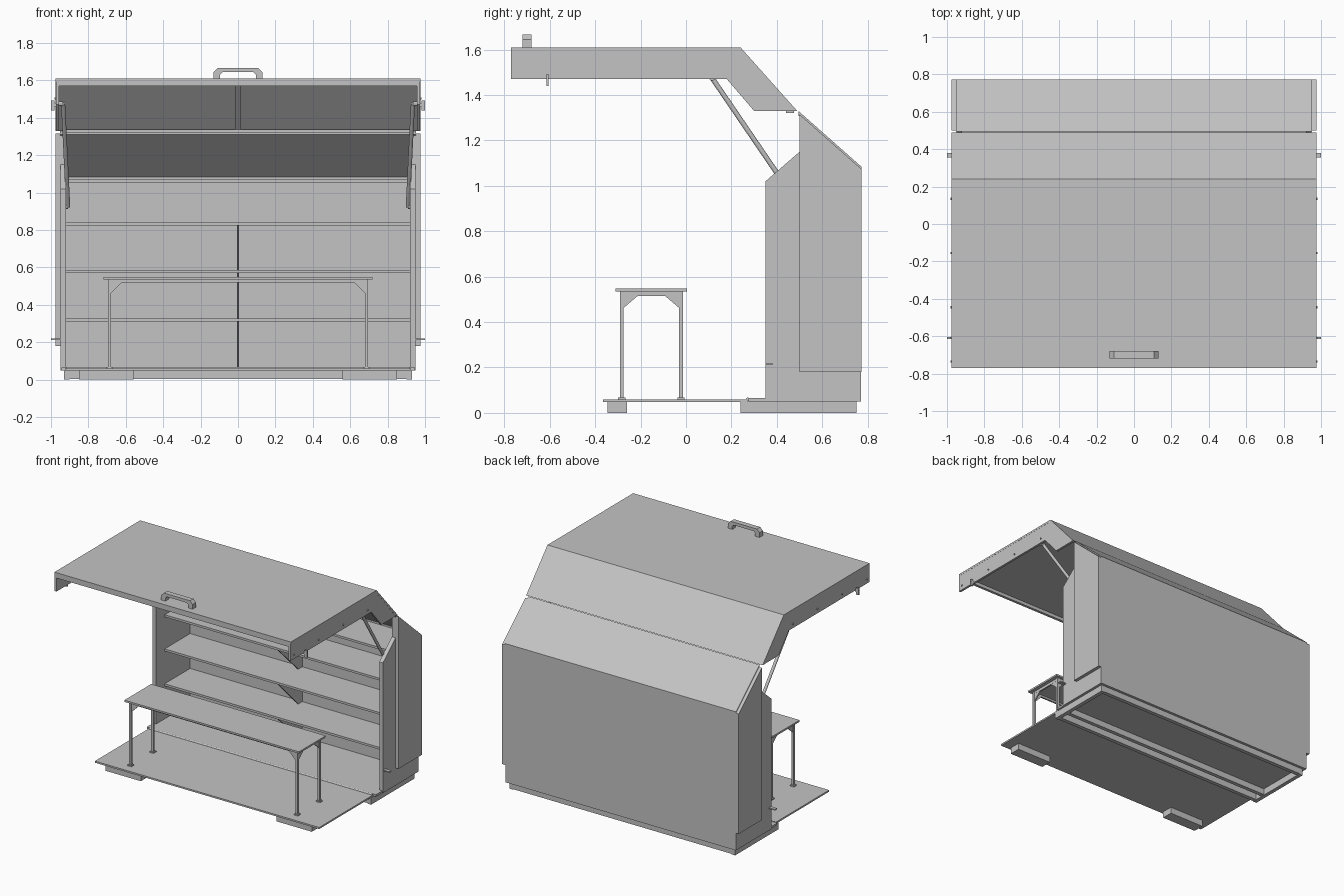
import bpy, bmesh, math
from mathutils import Vector

cube = bpy.data.objects.get("Cube")
if cube:
    bpy.data.objects.remove(cube, do_unlink=True)

grey = bpy.data.materials.new("light_grey")
grey.use_nodes = True
grey.diffuse_color = (0.55, 0.55, 0.55, 1)
grey.node_tree.nodes["Principled BSDF"].inputs["Base Color"].default_value = (0.55, 0.55, 0.55, 1)


def finish(name, bm):
    bmesh.ops.recalc_face_normals(bm, faces=bm.faces)
    mesh = bpy.data.meshes.new(name)
    bm.to_mesh(mesh)
    bm.free()
    mesh.materials.append(grey)
    obj = bpy.data.objects.new(name, mesh)
    bpy.context.collection.objects.link(obj)
    return obj


def prism(name, profile, lo, hi, axis="x"):
    """Extrude a profile: (y, z) points along x, or (x, z) points along y."""
    place = (lambda p, d: (d, p[0], p[1])) if axis == "x" else (lambda p, d: (p[0], d, p[1]))
    bm = bmesh.new()
    face = bm.faces.new([bm.verts.new(place(p, lo)) for p in profile])
    new = bmesh.ops.extrude_face_region(bm, geom=[face])["geom"]
    shift = Vector(place((0, 0), hi - lo))
    bmesh.ops.translate(bm, vec=shift, verts=[v for v in new if isinstance(v, bmesh.types.BMVert)])
    return finish(name, bm)


def box(name, x, y, z):
    return prism(name, [(y[0], z[0]), (y[1], z[0]), (y[1], z[1]), (y[0], z[1])], *x)


def rod(name, start, end, radius, sides=12):
    a, b = Vector(start), Vector(end)
    bm = bmesh.new()
    bmesh.ops.create_cone(bm, cap_ends=True, segments=sides, radius1=radius,
                          radius2=radius, depth=(b - a).length)
    bm.transform((b - a).to_track_quat("Z", "Y").to_matrix().to_4x4())
    bmesh.ops.translate(bm, vec=(a + b) / 2, verts=bm.verts)
    return finish(name, bm)


def span(side, inner, outer):
    return tuple(sorted((side * inner, side * outer)))


SIDES = (("left", 1), ("right", -1))

# Base frame, open underneath
for label, s in SIDES:
    box("base_end_" + label, span(s, 0.9, 0.93), (0.24, 0.75), (0, 0.05))
for label, y in (("front", 0.24), ("middle", 0.33), ("back", 0.72)):
    box("base_rail_" + label, (-0.9, 0.9), (y, y + 0.03), (0.004, 0.05))
box("cabinet_floor", (-0.945, 0.945), (0.275, 0.765), (0.05, 0.065))

# Cabinet shell
box("back_panel", (-0.95, 0.95), (0.75, 0.77), (0.05, 1.085))
prism("back_roof", [(0.495, 1.33), (0.772, 1.085), (0.772, 1.065), (0.495, 1.31)], -0.953, 0.953)
for label, s in SIDES:
    prism("side_panel_" + label,
          [(0.35, 0.05), (0.35, 1.02), (0.5, 1.15), (0.5, 1.31), (0.765, 1.075), (0.765, 0.05)],
          *span(s, 0.92, 0.95))
    prism("side_cover_" + label,
          [(0.5, 0.18), (0.5, 1.315), (0.772, 1.075), (0.772, 0.18)], *span(s, 0.95, 0.975))
    box("lower_latch_" + label, span(s, 0.95, 1.0), (0.355, 0.38), (0.212, 0.22))

# Shelves with triangular centre brackets
heights = (0.065, 0.31, 0.57, 0.825, 1.055)
for i, z in enumerate(heights[1:]):
    box(f"shelf_{i + 1}", (-0.92, 0.92), (0.45, 0.75), (z, z + 0.016))
for i in range(3):
    low, high = heights[i], heights[i + 1]
    prism(f"shelf_bracket_{i + 1}", [(0.46, high), (0.75, high), (0.75, low), (0.72, low)],
          -0.005, 0.005)

# Raised lid
box("lid_top", (-0.975, 0.975), (-0.77, 0.24), (1.595, 1.61))
prism("lid_slope", [(0.24, 1.61), (0.49, 1.33), (0.47, 1.33), (0.234, 1.595), (0.2, 1.595), (0.2, 1.61)],
      -0.975, 0.975)
box("lid_front_lip", (-0.96, 0.96), (-0.77, -0.75), (1.57, 1.6))
box("lid_lower_lip", (-0.92, 0.92), (0.44, 0.475), (1.322, 1.337))
prism("lid_centre_rib", [(-0.75, 1.597), (0.235, 1.597), (0.472, 1.332), (0.45, 1.332),
                         (0.225, 1.575), (-0.75, 1.575)], -0.017, 0.017)
for label, s in SIDES:
    prism("lid_side_" + label, [(-0.77, 1.47), (-0.77, 1.605), (0.238, 1.605), (0.485, 1.33),
                                (0.3, 1.33), (0.18, 1.47)], *span(s, 0.957, 0.974))
    box("lid_latch_stem_" + label, span(s, 0.97, 0.985), (-0.615, -0.605), (1.46, 1.48))
    box("lid_latch_" + label, span(s, 0.98, 1.0), (-0.615, -0.605), (1.44, 1.492))
    for i in range(4):
        y = -0.735 + i * 0.29
        rod(f"lid_bolt_{label}_{i + 1}", (s * 0.97, y, 1.503), (s * 0.98, y, 1.503), 0.006, 8)
    # Lid support strut with its mounts
    top, bottom = (s * 0.935, 0.115, 1.475), (s * 0.908, 0.49, 0.925)
    rod("strut_" + label, top, bottom, 0.011)
    rod("strut_top_mount_" + label, top, (s * 0.96, 0.115, 1.475), 0.012)
    rod("strut_bottom_mount_" + label, bottom, (s * 0.925, 0.49, 0.925), 0.012)

# Lid handle
half = [(0.13, 1.61), (0.13, 1.645), (0.108, 1.667), (-0.108, 1.667), (-0.13, 1.645), (-0.13, 1.61),
        (-0.095, 1.61), (-0.095, 1.632), (-0.082, 1.645), (0.082, 1.645), (0.095, 1.632), (0.095, 1.61)]
prism("lid_handle", half, -0.72, -0.68, "y")

# Fold-down floor with feet and hinge
box("fold_down_floor", (-0.925, 0.925), (-0.365, 0.27), (0.048, 0.06))
rod("floor_hinge", (-0.92, 0.272, 0.06), (0.92, 0.272, 0.06), 0.008)
for label, s in SIDES:
    box("floor_foot_" + label, span(s, 0.56, 0.85), (-0.345, -0.26), (0, 0.048))

# Table
box("table_top", (-0.72, 0.72), (-0.31, 0.005), (0.535, 0.548))
for label, y in (("front", -0.283), ("back", -0.022)):
    box("table_rail_" + label, (-0.69, 0.69), (y - 0.006, y + 0.006), (0.52, 0.536))
    inward = 1 if label == "front" else -1
    for side, s in SIDES:
        tag = f"{label}_{side}"
        box("table_leg_" + tag, span(s, 0.678, 0.695), (y - 0.008, y + 0.008), (0.06, 0.536))
        box("leg_plate_" + tag, span(s, 0.67, 0.703), (y - 0.016, y + 0.016), (0.06, 0.068))
        prism("long_gusset_" + tag, [(s * 0.68, 0.46), (s * 0.68, 0.535), (s * 0.62, 0.535), (s * 0.62, 0.52)],
              y - 0.005, y + 0.005, "y")
        prism("end_gusset_" + tag, [(y, 0.455), (y, 0.535), (y + inward * 0.07, 0.535),
                                    (y + inward * 0.07, 0.515)], *span(s, 0.682, 0.691))
for side, s in SIDES:
    box("table_end_rail_" + side, span(s, 0.68, 0.692), (-0.283, -0.022), (0.515, 0.536))
